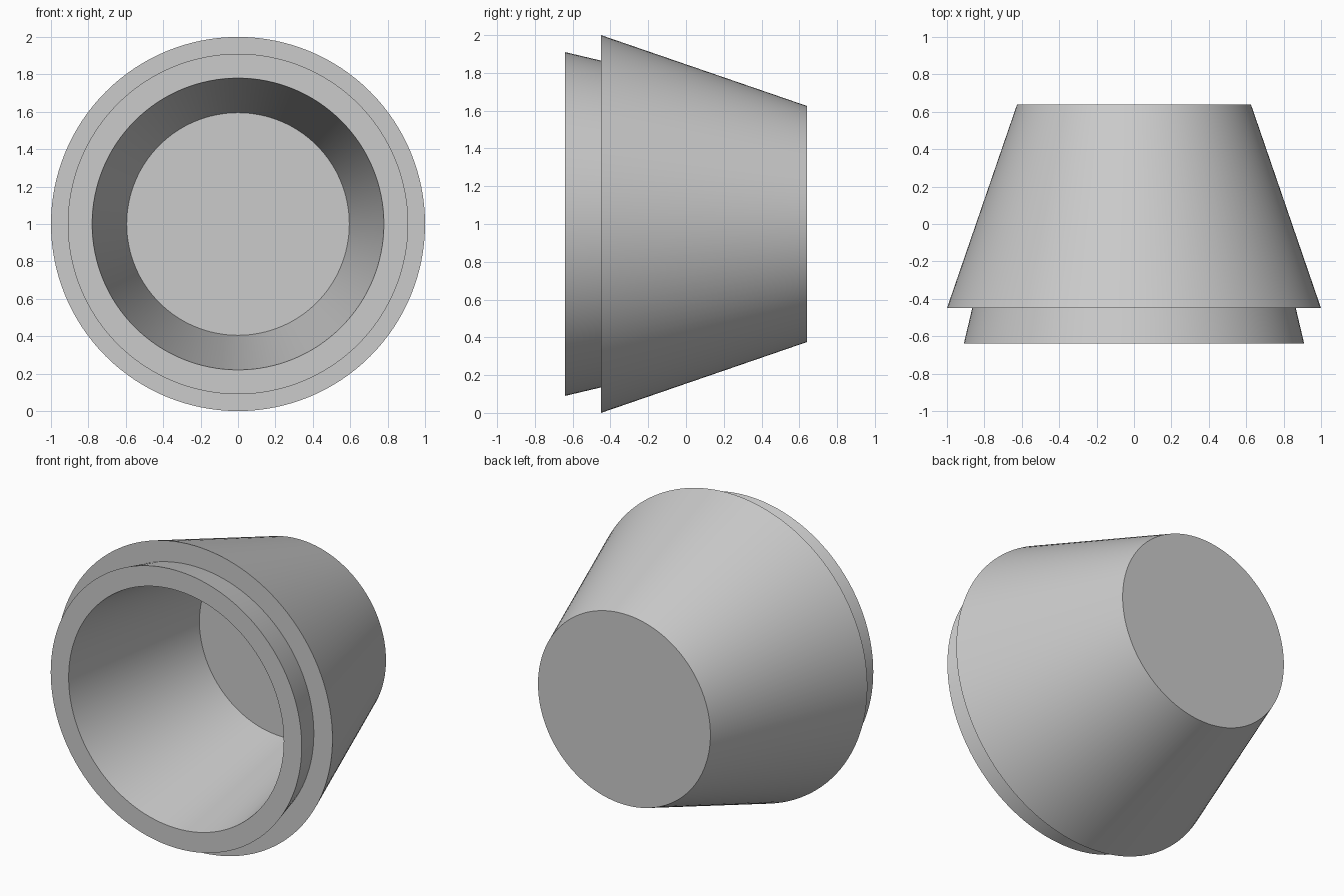
import bpy
import bmesh
import math
from mathutils import Matrix, Vector

default_cube = bpy.data.objects.get("Cube")
if default_cube:
    bpy.data.objects.remove(default_cube, do_unlink=True)

# Single plain grey material
grey = bpy.data.materials.new("plain_grey")
grey.use_nodes = True
colour = (0.6, 0.6, 0.6, 1)
grey.diffuse_color = colour
grey.node_tree.nodes["Principled BSDF"].inputs["Base Color"].default_value = colour


def lathe(name, profile, segments=128):
    """Turn a (radius, y) profile around the front-to-back axis at z = 1."""
    bm = bmesh.new()
    points = [bm.verts.new((r, y, 1)) for r, y in profile]
    edges = [bm.edges.new(pair) for pair in zip(points, points[1:])]
    bmesh.ops.spin(bm, geom=points + edges, cent=(0, 0, 1), axis=(0, 1, 0),
                   angle=math.tau, steps=segments, use_merge=False)
    bmesh.ops.remove_doubles(bm, verts=bm.verts, dist=0.0005)
    bmesh.ops.recalc_face_normals(bm, faces=bm.faces)
    mesh = bpy.data.meshes.new(name)
    bm.to_mesh(mesh)
    bm.free()
    mesh.materials.append(grey)
    obj = bpy.data.objects.new(name, mesh)
    bpy.context.collection.objects.link(obj)
    bpy.ops.object.select_all(action="DESELECT")
    obj.select_set(True)
    bpy.context.view_layer.objects.active = obj
    bpy.ops.object.shade_smooth_by_angle(angle=math.radians(25))
    return obj


# Hollow tapered cup: back cap, outer wall, flange, stepped rim, cavity, floor
lathe("tapered_cup", [
    (0, 0.64), (0.625, 0.64),
    (1.0, -0.45), (0.865, -0.45),
    (0.91, -0.64), (0.78, -0.64),
    (0.595, 0.45), (0, 0.45),
])
